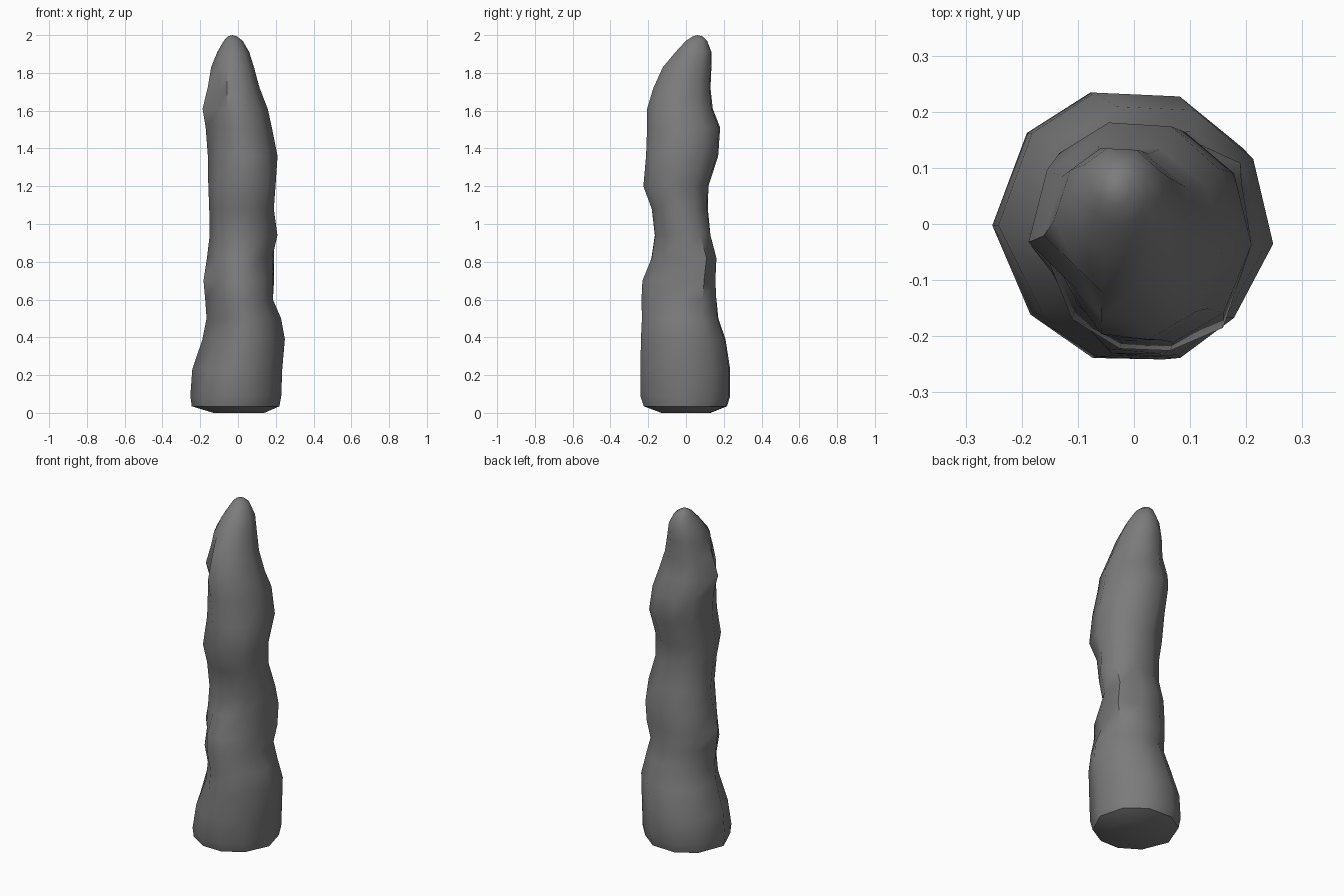
import bpy, bmesh, math

# Slightly irregular ten-sided outline
ANGLES = [math.radians(d) for d in (-5, 34, 69, 106, 138, 180, 222, 255, 284, 316)]
SIDES = len(ANGLES)

# Cross-sections of the rock spire: z, x min, x max, y min, y max
SECTIONS = [
    (0.00, -0.13, 0.14, -0.13, 0.13),
    (0.035, -0.245, 0.22, -0.222, 0.218),
    (0.09, -0.253, 0.23, -0.24, 0.235),
    (0.23, -0.243, 0.235, -0.24, 0.235),
    (0.39, -0.19, 0.25, -0.24, 0.21),
    (0.50, -0.168, 0.23, -0.235, 0.172),
    (0.60, -0.175, 0.185, -0.235, 0.162),
    (0.70, -0.185, 0.185, -0.23, 0.15),
    (0.82, -0.165, 0.182, -0.185, 0.155),
    (0.94, -0.15, 0.21, -0.165, 0.13),
    (1.08, -0.152, 0.19, -0.18, 0.115),
    (1.20, -0.156, 0.198, -0.222, 0.115),
    (1.36, -0.16, 0.21, -0.21, 0.17),
    (1.51, -0.172, 0.18, -0.205, 0.18),
    (1.61, -0.19, 0.158, -0.205, 0.14),
    (1.72, -0.163, 0.115, -0.172, 0.13),
    (1.83, -0.143, 0.085, -0.122, 0.135),
    (1.91, -0.11, 0.06, -0.055, 0.135),
    (1.97, -0.075, 0.025, 0.0, 0.112),
    (1.993, -0.055, -0.005, 0.035, 0.088),
]

# Local bulges and hollows: angle, z, height spread, amount
BUMPS = [(40, 0.76, 0.16, 0.055), (222, 0.44, 0.12, -0.04),
         (222, 0.70, 0.11, -0.045), (222, 1.65, 0.14, -0.06),
         (222, 1.40, 0.10, -0.015), (222, 0.20, 0.12, -0.02),
         (316, 1.22, 0.10, 0.015), (316, 0.45, 0.10, -0.02),
         (316, 0.86, 0.09, -0.03), (138, 1.22, 0.12, 0.025),
         (138, 1.58, 0.09, 0.015)]


def bump(angle, z):
    total = 0.0
    for deg, bz, spread, amount in BUMPS:
        across = max(0.0, math.cos(angle - math.radians(deg))) ** 10
        total += amount * across * math.exp(-((z - bz) / spread) ** 2)
    return total


bm = bmesh.new()
rings = []
for z, x0, x1, y0, y1 in SECTIONS:
    cx, cy = (x0 + x1) / 2, (y0 + y1) / 2
    rx, ry = (x1 - x0) / 2, (y1 - y0) / 2 / 0.965
    ring = []
    for a in ANGLES:
        k = bump(a, z)
        ring.append(bm.verts.new((cx + (rx + k) * math.cos(a),
                                  cy + (ry + k) * math.sin(a), z)))
    rings.append(ring)

# Side walls
for low, high in zip(rings, rings[1:]):
    for i in range(SIDES):
        j = (i + 1) % SIDES
        bm.faces.new((low[i], low[j], high[j], high[i]))

# Base cap and rounded tip
bm.faces.new(rings[0][::-1])
tip = bm.verts.new((-0.03, 0.062, 2.0))
for i in range(SIDES):
    bm.faces.new((rings[-1][i], rings[-1][(i + 1) % SIDES], tip))
bmesh.ops.recalc_face_normals(bm, faces=bm.faces)

mesh = bpy.data.meshes.new("rock_spire")
bm.to_mesh(mesh)
bm.free()

# Dark stone colour
stone = bpy.data.materials.new("dark_stone")
stone.diffuse_color = (0.2, 0.2, 0.2, 1)
mesh.materials.append(stone)

spire = bpy.data.objects.new("rock_spire", mesh)
bpy.context.collection.objects.link(spire)
bpy.context.view_layer.objects.active = spire
spire.select_set(True)
bpy.ops.object.shade_smooth_by_angle(angle=math.radians(50))
